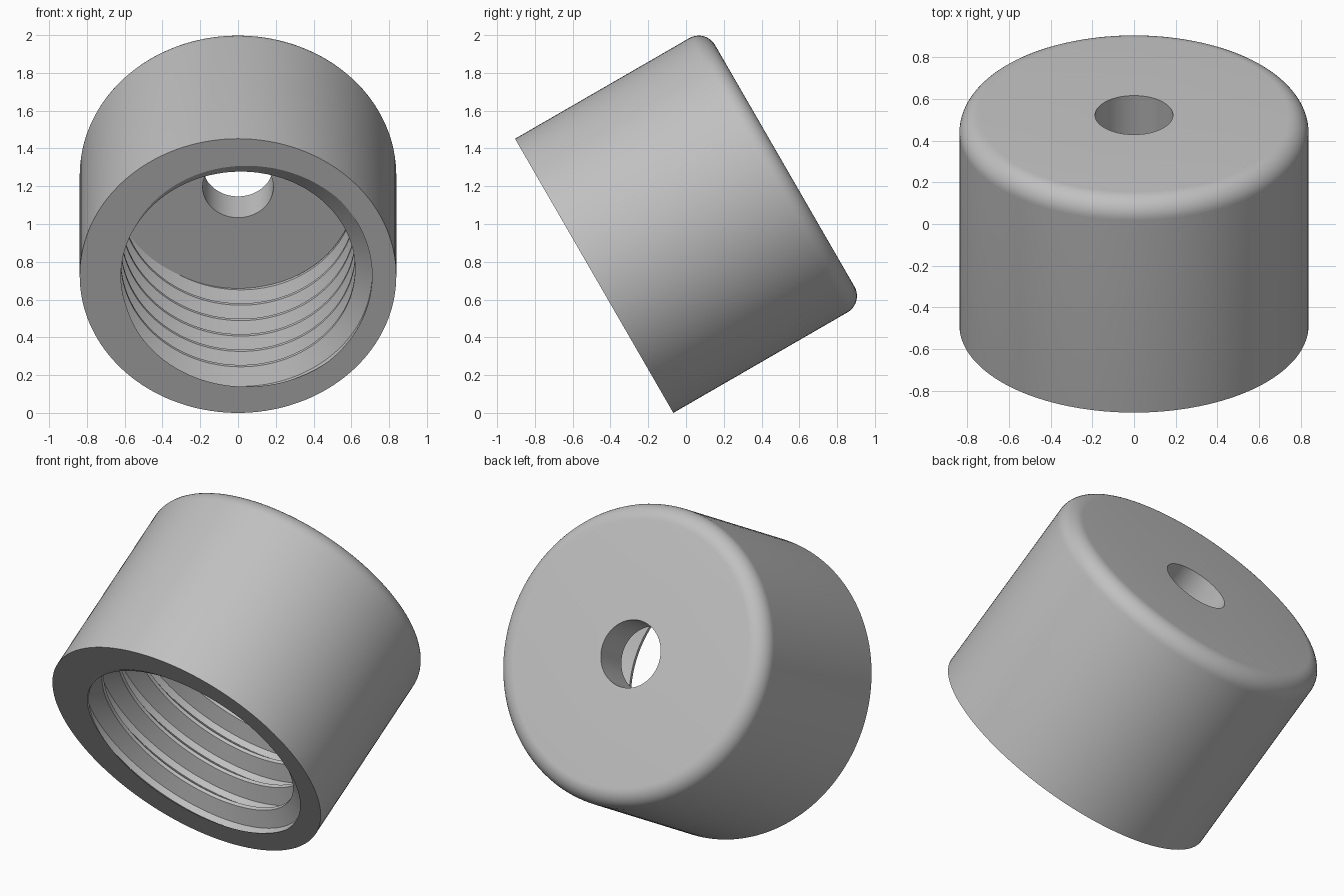
import bpy, bmesh
from math import sin, cos, pi, radians
from mathutils import Matrix, Vector

cube = bpy.data.objects.get("Cube")
if cube:
    bpy.data.objects.remove(cube, do_unlink=True)

OUTER, LENGTH, FILLET = 0.838, 1.165, 0.10    # outside of the cap
HOLE, FLOOR = 0.187, 0.94                     # end hole and inner floor depth
CREST, ROOT, PITCH = 0.62, 0.71, 0.163        # internal thread
CREST_HALF, ROOT_START = 0.01, 0.0615         # offsets from each crest centre
START = 0.08                                  # first crest depth at angle zero
SEGMENTS = 144
TURNS = range(-2, 8)


def thread_radius(depth, start):
    """Thread radius at a depth, for a crest centred on start."""
    off = abs((depth - start + PITCH / 2) % PITCH - PITCH / 2)
    t = (off - CREST_HALF) / (ROOT_START - CREST_HALF)
    return CREST + (ROOT - CREST) * min(max(t, 0), 1)


def section(turn):
    """Closed (radius, depth) section of the cap at a fraction of a turn."""
    pts = [(HOLE, LENGTH)]
    for i in range(11):
        a = pi / 2 * (1 - i / 10)
        pts.append((OUTER - FILLET + FILLET * cos(a), LENGTH - FILLET + FILLET * sin(a)))
    pts.append((OUTER, 0))
    start = START + PITCH * turn
    for k in TURNS:
        for off in (-ROOT_START, -CREST_HALF, CREST_HALF, ROOT_START):
            d = min(max(start + k * PITCH + off, 0), FLOOR)
            pts.append((thread_radius(d, start), d))
    pts.append((HOLE, FLOOR))
    return pts


# Sweep the section round the axis, with the thread advancing as it turns
bm = bmesh.new()
rings = []
for s in range(SEGMENTS + 1):
    a = 2 * pi * s / SEGMENTS
    rings.append([bm.verts.new((r * cos(a), r * sin(a), d)) for r, d in section(s / SEGMENTS)])
for ra, rb in zip(rings, rings[1:]):
    for i in range(len(ra)):
        j = (i + 1) % len(ra)
        bm.faces.new((ra[i], ra[j], rb[j], rb[i]))
bmesh.ops.remove_doubles(bm, verts=bm.verts, dist=0.00005)
bmesh.ops.dissolve_degenerate(bm, dist=0.00005, edges=bm.edges)
bmesh.ops.recalc_face_normals(bm, faces=bm.faces)

# Tip the open end forward and down, then rest the rim on the ground
bm.transform(Matrix.Rotation(radians(-60), 4, 'X'))
low = min(v.co.z for v in bm.verts)
ys = [v.co.y for v in bm.verts]
bmesh.ops.translate(bm, verts=bm.verts, vec=Vector((0, -(min(ys) + max(ys)) / 2, -low)))

mesh = bpy.data.meshes.new("threaded_cap")
bm.to_mesh(mesh)
bm.free()
cap = bpy.data.objects.new("threaded_cap", mesh)
bpy.context.collection.objects.link(cap)

# Plain grey material
grey = bpy.data.materials.new("light_grey")
grey.use_nodes = True
colour = (0.53, 0.53, 0.53, 1)
grey.diffuse_color = colour
grey.node_tree.nodes["Principled BSDF"].inputs["Base Color"].default_value = colour
mesh.materials.append(grey)

# Smooth walls with crisp rims and thread edges
bpy.ops.object.select_all(action='DESELECT')
cap.select_set(True)
bpy.context.view_layer.objects.active = cap
bpy.ops.object.shade_smooth_by_angle(angle=radians(25))
